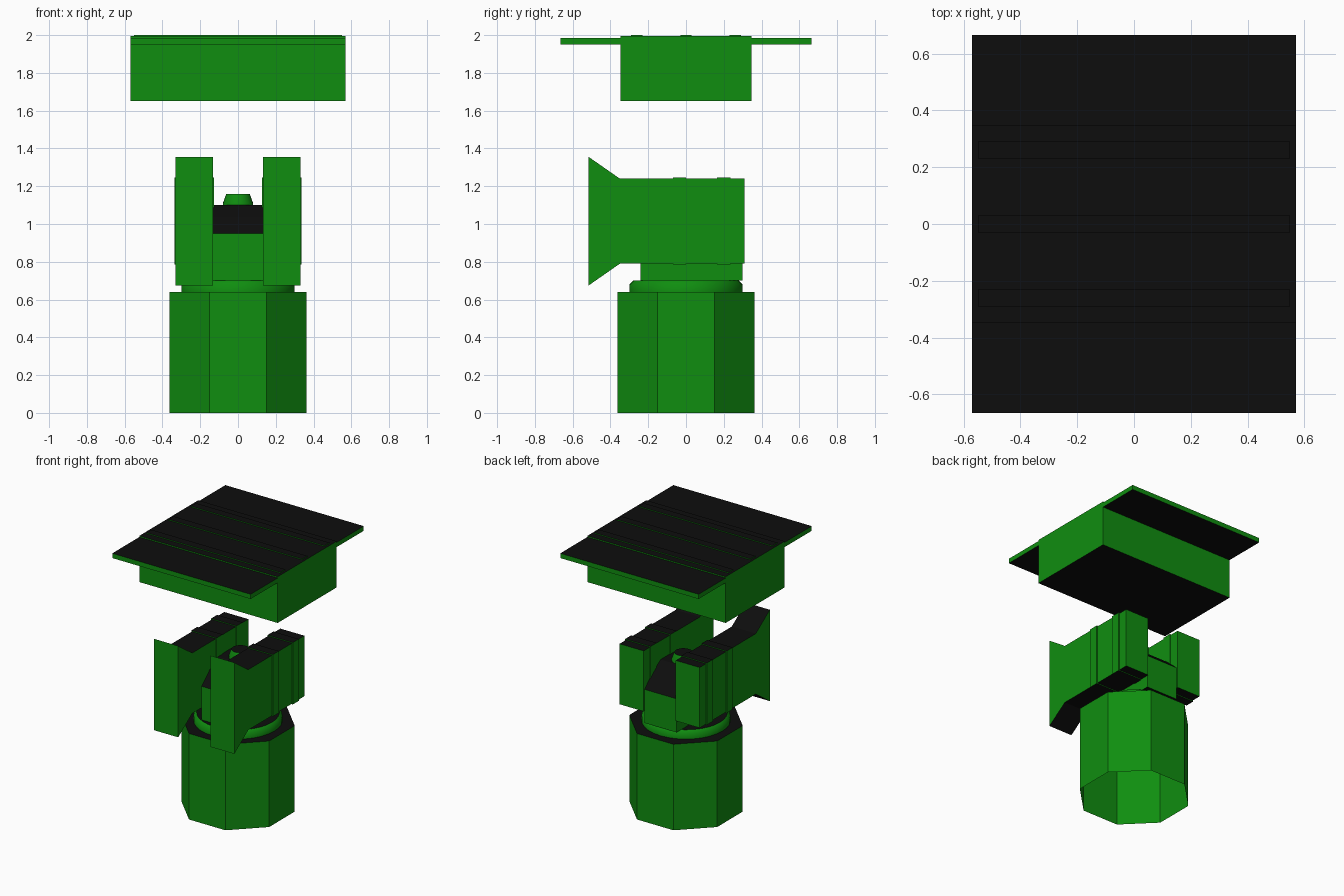
import bpy, bmesh, math
from mathutils import Matrix

if "Cube" in bpy.data.objects:
    bpy.data.objects.remove(bpy.data.objects["Cube"])


def material(name, rgb):
    m = bpy.data.materials.new(name)
    m.diffuse_color = (*rgb, 1)
    m.use_nodes = True
    m.node_tree.nodes["Principled BSDF"].inputs["Base Color"].default_value = m.diffuse_color
    return m


GREEN = material("green", (0.005, 0.27, 0.005))
BLACK = material("black", (0.004, 0.004, 0.004))


def finish(bm, name, smooth=False):
    """Sides are green, faces turned up or down are black."""
    bmesh.ops.recalc_face_normals(bm, faces=bm.faces)
    bm.normal_update()
    for f in bm.faces:
        f.material_index = 1 if abs(f.normal.z) > 0.72 else 0
        f.smooth = smooth and abs(f.normal.z) < 0.72
    me = bpy.data.meshes.new(name)
    bm.to_mesh(me)
    bm.free()
    me.materials.append(GREEN)
    me.materials.append(BLACK)
    ob = bpy.data.objects.new(name, me)
    bpy.context.collection.objects.link(ob)
    return ob


def extrude_x(name, profile, x0, x1):
    """Extrude a (y, z) outline between two x positions."""
    bm = bmesh.new()
    face = bm.faces.new([bm.verts.new((x0, y, z)) for y, z in profile])
    out = bmesh.ops.extrude_face_region(bm, geom=[face])
    moved = [v for v in out["geom"] if isinstance(v, bmesh.types.BMVert)]
    bmesh.ops.translate(bm, verts=moved, vec=(x1 - x0, 0, 0))
    return finish(bm, name)


def box(name, x0, x1, y0, y1, z0, z1):
    return extrude_x(name, [(y0, z0), (y1, z0), (y1, z1), (y0, z1)], x0, x1)


def lathe(name, rings, n, turn=0.0, y=0.0, bottom=False, smooth=True):
    """Stack of (radius, z) rings with a closed top."""
    bm = bmesh.new()
    loops = [[bm.verts.new((r * math.cos(turn + 2 * math.pi * i / n),
                            y + r * math.sin(turn + 2 * math.pi * i / n), z))
              for i in range(n)] for r, z in rings]
    for a, b in zip(loops, loops[1:]):
        for i in range(n):
            j = (i + 1) % n
            bm.faces.new((a[i], a[j], b[j], b[i]))
    bm.faces.new(loops[-1])
    if bottom:
        bm.faces.new(loops[0][::-1])
    return finish(bm, name, smooth)


# Eight-sided base, open underneath
lathe("base", [(0.392, 0), (0.392, 0.64)], 8, math.pi / 8, smooth=False)

# Rounded collar on the base
lathe("collar", [(0.30, 0.64), (0.30, 0.68), (0.28, 0.70)], 32, bottom=True)

# Middle block with sloped shoulders, and the pin on top
extrude_x("middle_block", [(-0.24, 0.70), (0.30, 0.70), (0.30, 0.95), (0.20, 1.04),
                           (0.11, 1.10), (-0.05, 1.10), (-0.14, 1.04), (-0.24, 0.95)],
          -0.132, 0.132)
lathe("pin", [(0.08, 1.10), (0.08, 1.11), (0.062, 1.16)], 24, y=0.03, bottom=True)

# Pair of jaws with flared fronts and thin ribs
jaw = [(-0.515, 0.675), (-0.35, 0.79), (0.31, 0.79), (0.31, 1.24),
       (-0.35, 1.24), (-0.515, 1.355)]
for side, s in (("left", -1), ("right", 1)):
    extrude_x(side + "_jaw", jaw, s * 0.132, s * 0.33)
    for i, y in enumerate((-0.035, 0.20)):
        box(f"{side}_jaw_rib_{i + 1}", s * 0.127, s * 0.336,
            y - 0.035, y + 0.035, 0.785, 1.246)

# Upper box, wide flat plate and low ridges across the top
box("upper_box", -0.57, 0.57, -0.347, 0.347, 1.65, 1.994)
for side, s in (("front", -1), ("back", 1)):
    box(side + "_plate", -0.57, 0.57, s * 0.347, s * 0.665, 1.95, 1.985)
for i, y in enumerate((-0.26, 0.0, 0.26)):
    box(f"top_ridge_{i + 1}", -0.55, 0.55, y - 0.03, y + 0.03, 1.99, 2.0)
